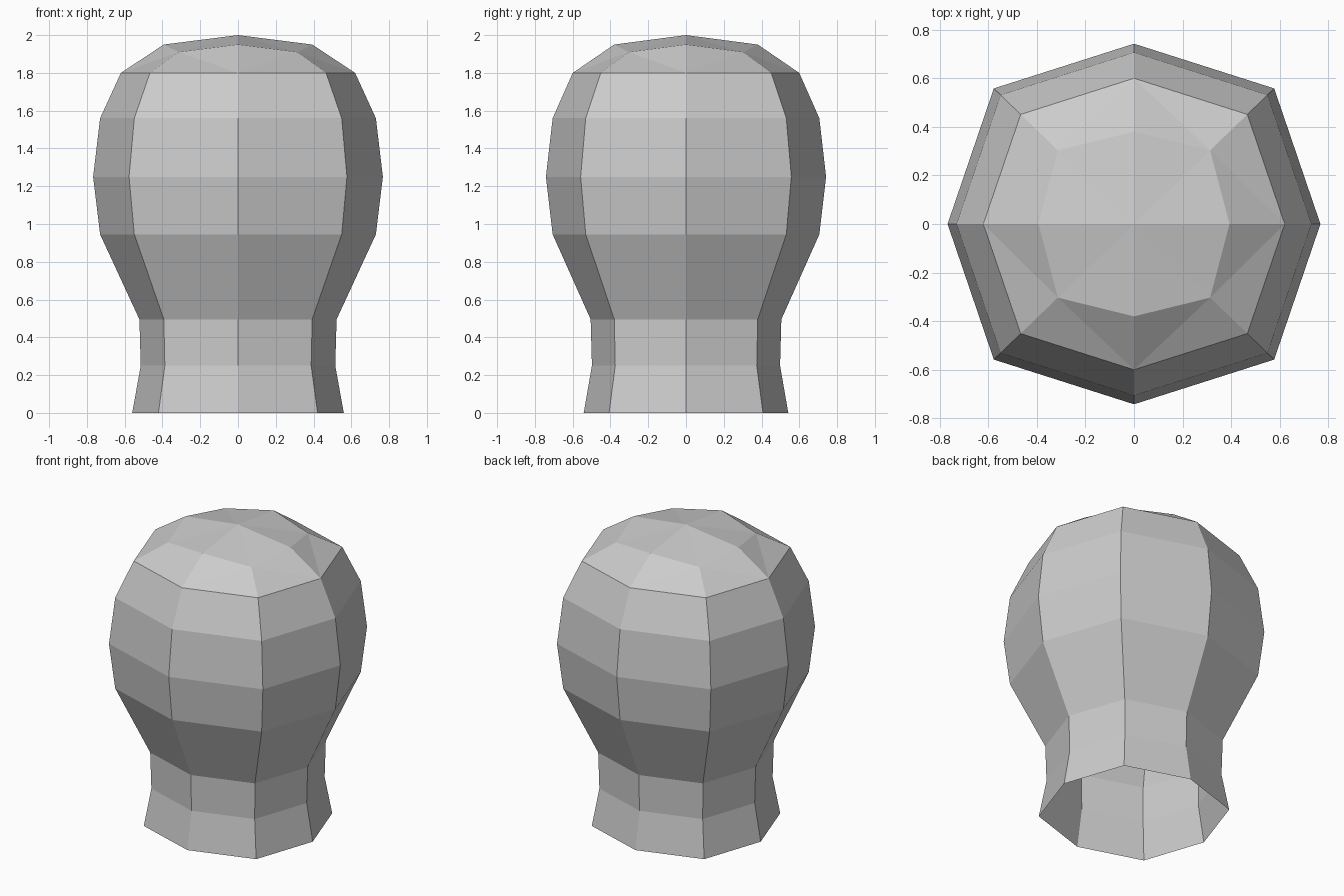
import bpy
import bmesh

cube = bpy.data.objects.get("Cube")
if cube:
    bpy.data.objects.remove(cube, do_unlink=True)

# Plain grey material
grey = bpy.data.materials.new("light_grey")
grey.use_nodes = True
color = (0.6, 0.6, 0.6, 1)
grey.diffuse_color = color
grey.node_tree.nodes["Principled BSDF"].inputs["Base Color"].default_value = color

DEPTH = 0.967      # front-to-back squash
CORNER = 0.752     # diagonal corners, as a share of the radius
OUTLINE = [(0.56, 0), (0.515, 0.25), (0.522, 0.495), (0.73, 0.945),
           (0.767, 1.25), (0.73, 1.56), (0.62, 1.8)]
DIRECTIONS = [(1, 0), (CORNER, CORNER), (0, 1), (-CORNER, CORNER),
              (-1, 0), (-CORNER, -CORNER), (0, -1), (CORNER, -CORNER)]

bm = bmesh.new()


def ring(radius, z, corner_drop=0.0, corner_scale=1.0):
    """Eight-sided ring whose diagonal corners can be lowered."""
    verts = []
    for i, (x, y) in enumerate(DIRECTIONS):
        r = radius * (corner_scale if i % 2 else 1)
        drop = corner_drop if i % 2 else 0
        verts.append(bm.verts.new((x * r, y * r * DEPTH, z - drop)))
    return verts


# Neck and head walls, open at the bottom
rings = [ring(r, z) for r, z in OUTLINE]
for low, high in zip(rings, rings[1:]):
    for i in range(8):
        j = (i + 1) % 8
        bm.faces.new((low[i], low[j], high[j], high[i]))

# Crown band: creases run from the axis points to the lowered corners
brow = rings[-1]
crown = ring(0.393, 1.95, corner_drop=0.04, corner_scale=1.06)
for i in range(8):
    j = (i + 1) % 8
    if i % 2 == 0:
        bm.faces.new((brow[i], brow[j], crown[j]))
        bm.faces.new((brow[i], crown[j], crown[i]))
    else:
        bm.faces.new((brow[i], brow[j], crown[i]))
        bm.faces.new((brow[j], crown[j], crown[i]))

# Shallow cap
apex = bm.verts.new((0, 0, 2))
for i in range(8):
    bm.faces.new((crown[i], crown[(i + 1) % 8], apex))

mesh = bpy.data.meshes.new("head")
bm.to_mesh(mesh)
bm.free()
mesh.materials.append(grey)
head = bpy.data.objects.new("head", mesh)
bpy.context.collection.objects.link(head)
